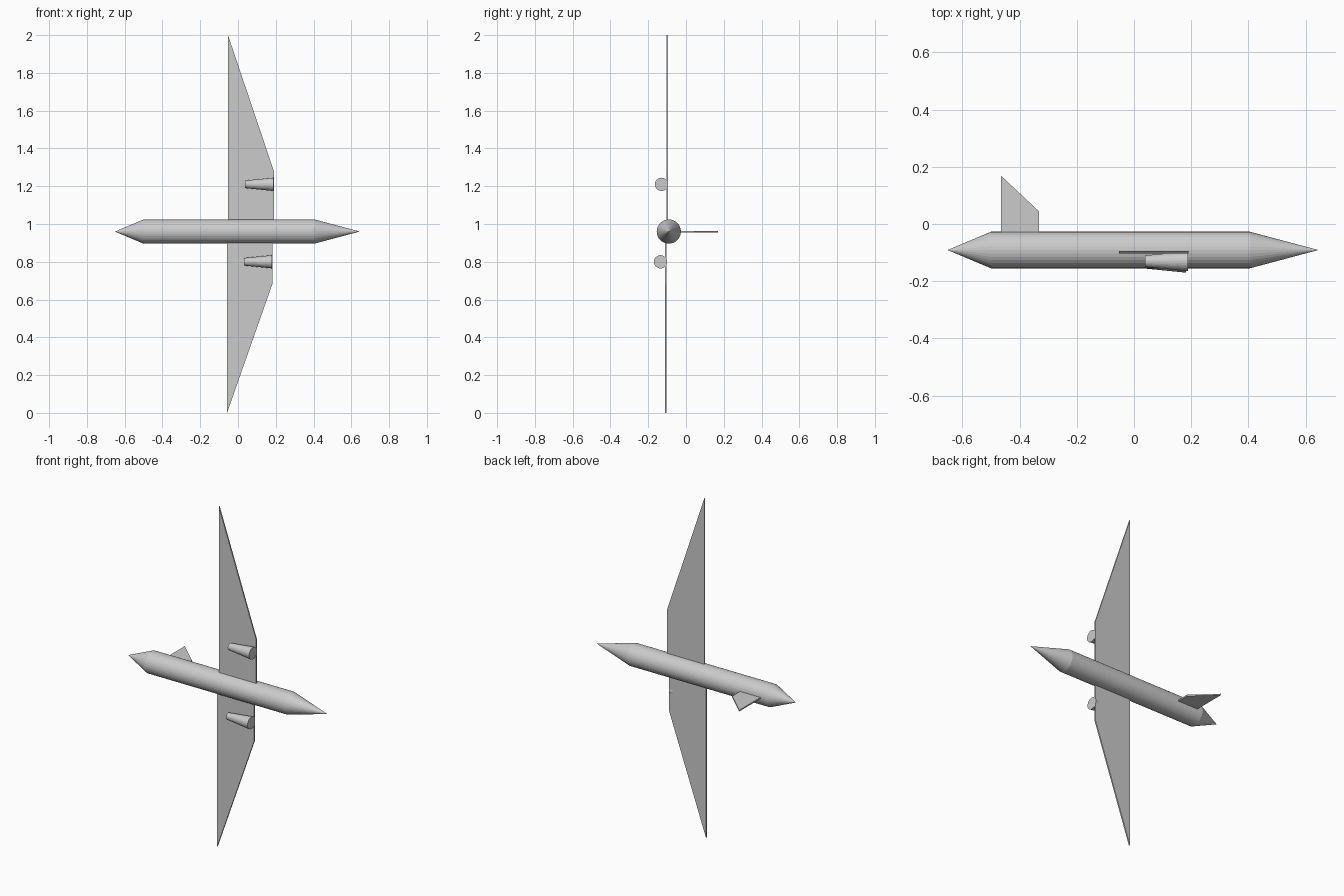
import bpy, bmesh, math
from mathutils import Matrix, Vector

cube = bpy.data.objects.get("Cube")
if cube:
    bpy.data.objects.remove(cube, do_unlink=True)

# Single plain grey finish
grey = bpy.data.materials.new("plain grey")
grey.use_nodes = True
COLOUR = (0.6, 0.6, 0.6, 1)
grey.diffuse_color = COLOUR
grey.node_tree.nodes["Principled BSDF"].inputs["Base Color"].default_value = COLOUR


def finish(name, bm):
    bmesh.ops.recalc_face_normals(bm, faces=bm.faces)
    mesh = bpy.data.meshes.new(name)
    bm.to_mesh(mesh)
    bm.free()
    mesh.materials.append(grey)
    obj = bpy.data.objects.new(name, mesh)
    bpy.context.collection.objects.link(obj)
    return obj


def lathe_x(name, profile, y, z, sides=32):
    """Loft rings of (x, radius) along the x axis; radius 0 makes a point."""
    bm = bmesh.new()
    rings = []
    for x, r in profile:
        if r == 0:
            rings.append([bm.verts.new((x, y, z))] * sides)
        else:
            angles = [math.tau * i / sides for i in range(sides)]
            rings.append([bm.verts.new((x, y + r * math.cos(a), z + r * math.sin(a)))
                          for a in angles])
    for a, b in zip(rings, rings[1:]):
        for i in range(sides):
            j = (i + 1) % sides
            bm.faces.new(dict.fromkeys((a[i], a[j], b[j], b[i])))
    for ring, (x, r) in ((rings[0], profile[0]), (rings[-1], profile[-1])):
        if r > 0:
            bm.faces.new(ring)
    return finish(name, bm)


def plate(name, outline, normal, thickness=0.008):
    """Extrude a flat outline, centred on its plane."""
    bm = bmesh.new()
    n = Vector(normal)
    face = bm.faces.new([bm.verts.new(Vector(p) - n * thickness / 2) for p in outline])
    ext = bmesh.ops.extrude_face_region(bm, geom=[face])
    bmesh.ops.translate(bm, vec=n * thickness,
                        verts=[v for v in ext["geom"] if isinstance(v, bmesh.types.BMVert)])
    return finish(name, bm)


BODY_Y, BODY_Z = -0.091, 0.96

# Body with pointed nose and tail
lathe_x("fuselage", [(-0.652, 0), (-0.5, 0.064), (0.405, 0.064), (0.645, 0)], BODY_Y, BODY_Z)

# Wings: trailing edge x, leading edge x, plane y, tip z, shoulder z
for name, x0, x1, y, tip, shoulder in (
        ("left_wing", -0.053, 0.19, -0.099, 2.0, 1.28),
        ("right_wing", -0.058, 0.183, -0.107, 0.0, 0.685)):
    plate(name, [(x0, y, BODY_Z), (x1, y, BODY_Z), (x1, y, shoulder), (x0, y, tip)], (0, 1, 0))

# Tapered engines, wide end forward
for name, x0, y, z in (("left_engine", 0.038, -0.13, 1.21),
                       ("right_engine", 0.031, -0.135, 0.80)):
    lathe_x(name, [(x0, 0.02), (x0 + 0.15, 0.035)], y, z)

# Upright tail fin
plate("tail_fin", [(-0.465, BODY_Y, BODY_Z), (-0.332, BODY_Y, BODY_Z),
                   (-0.332, 0.044, BODY_Z), (-0.465, 0.169, BODY_Z)], (0, 0, 1))
